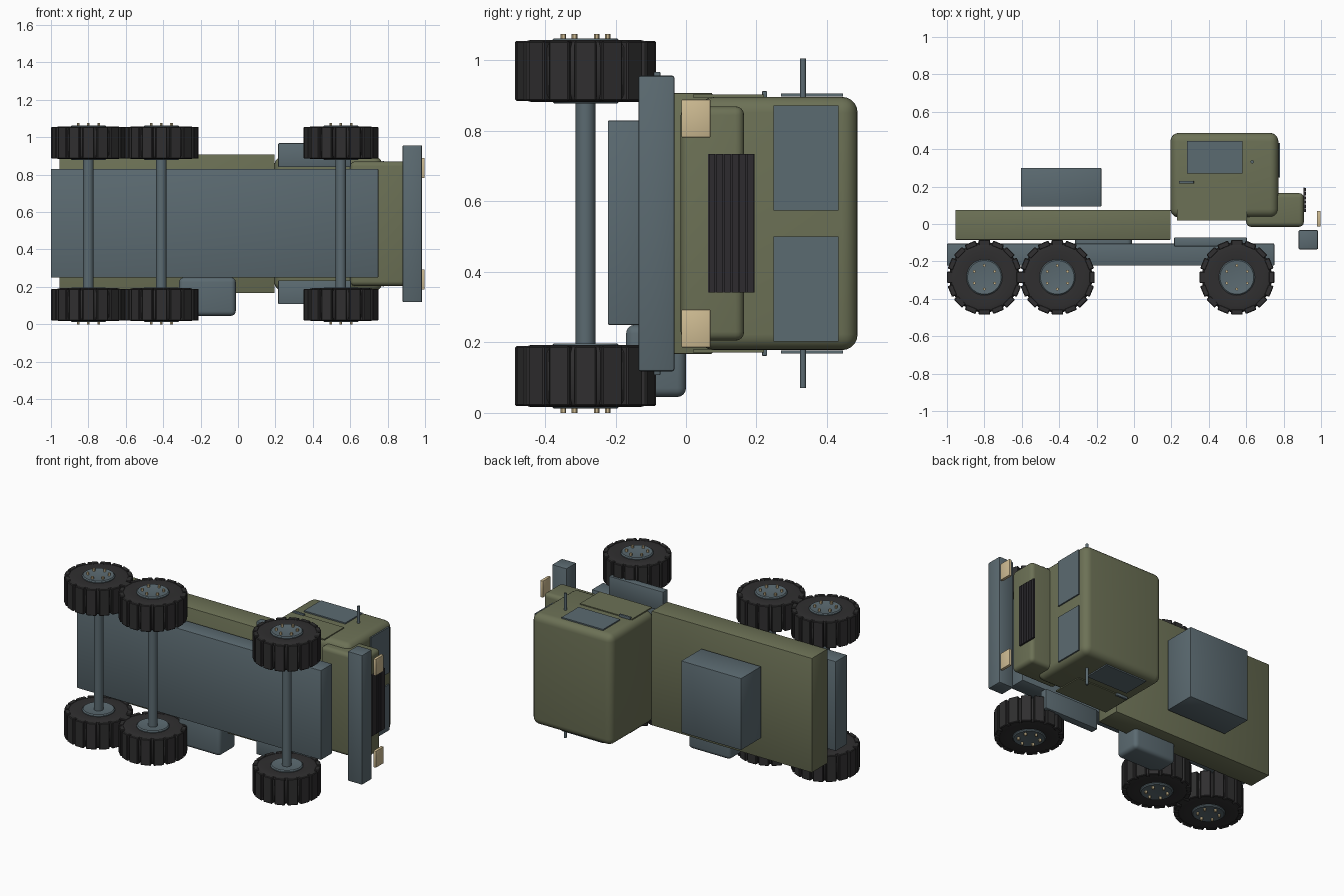
import bpy, bmesh, math
from mathutils import Matrix, Vector

cube = bpy.data.objects.get("Cube")
if cube:
    bpy.data.objects.remove(cube, do_unlink=True)

MID = 0.5375  # mid plane of the vehicle width, which runs along z


def material(name, rgb):
    m = bpy.data.materials.new(name)
    m.use_nodes = True
    m.diffuse_color = (*rgb, 1)
    m.node_tree.nodes["Principled BSDF"].inputs["Base Color"].default_value = (*rgb, 1)
    return m


olive = material("olive paint", (0.15, 0.165, 0.092))
steel = material("blue grey steel", (0.105, 0.145, 0.165))
rubber = material("black rubber", (0.029, 0.028, 0.029))
charcoal = material("charcoal grille", (0.026, 0.024, 0.028))
sand = material("pale sand", (0.62, 0.5, 0.29))


def finish(name, bm, mat, smooth=True):
    bmesh.ops.recalc_face_normals(bm, faces=bm.faces)
    me = bpy.data.meshes.new(name)
    bm.to_mesh(me)
    bm.free()
    me.materials.append(mat)
    ob = bpy.data.objects.new(name, me)
    bpy.context.collection.objects.link(ob)
    if smooth:
        bpy.ops.object.select_all(action='DESELECT')
        ob.select_set(True)
        bpy.context.view_layer.objects.active = ob
        bpy.ops.object.shade_smooth_by_angle(angle=math.radians(35))
    return ob


def add_box(bm, x, y, z, matrix=Matrix()):
    lo, hi = Vector((x[0], y[0], z[0])), Vector((x[1], y[1], z[1]))
    place = Matrix.Translation((lo + hi) / 2) @ Matrix.Diagonal((*(hi - lo), 1))
    bmesh.ops.create_cube(bm, size=1, matrix=matrix @ place)


def box(name, x, y, z, mat, bevel=0.004, segments=2):
    bm = bmesh.new()
    add_box(bm, x, y, z)
    if bevel:
        bmesh.ops.bevel(bm, geom=bm.edges[:], offset=bevel, segments=segments,
                        profile=0.5, affect='EDGES')
    return finish(name, bm, mat, bevel > 0)


def pair(name, x, y, z, mat, bevel=0.004):
    # the same part on both sides of the mid plane
    box("left_" + name, x, y, z, mat, bevel)
    box("right_" + name, x, y, (2 * MID - z[1], 2 * MID - z[0]), mat, bevel)


def rod(name, x, y, z, radius, mat, sides=24):
    bm = bmesh.new()
    bmesh.ops.create_cone(bm, cap_ends=True, segments=sides, radius1=radius, radius2=radius,
                          depth=z[1] - z[0], matrix=Matrix.Translation((x, y, sum(z) / 2)))
    return finish(name, bm, mat)


def lathe(name, profile, mat, matrix, steps=48):
    # spin (radius, height) points around the wheel axis
    bm = bmesh.new()
    verts = [bm.verts.new((r, 0, h)) for r, h in profile]
    edges = [bm.edges.new(p) for p in zip(verts, verts[1:])]
    bmesh.ops.spin(bm, geom=verts + edges, cent=(0, 0, 0), axis=(0, 0, 1),
                   angle=math.tau, steps=steps)
    bmesh.ops.remove_doubles(bm, verts=bm.verts, dist=0.0002)
    bm.transform(matrix)
    return finish(name, bm, mat)


# chassis, cargo bed and load
box("chassis", (-1, 0.75), (-0.222, -0.105), (0.25, 0.83), steel)
box("cargo_bed", (-0.955, 0.195), (-0.085, 0.075), (0.167, 0.908), olive)
box("cargo_crate", (-0.605, -0.175), (0.093, 0.3), (0.305, 0.77), steel)
box("fuel_tank", (-0.315, -0.012), (-0.17, 0), (0.045, 0.25), steel, 0.025, 4)

# cab and bonnet
box("cab", (0.195, 0.772), (0.035, 0.487), (0.178, 0.897), olive, 0.045, 5)
box("bonnet", (0.6, 0.908), (-0.015, 0.165), (0.205, 0.87), olive, 0.025, 4)
pair("door", (0.23, 0.605), (0.02, 0.222), (0.895, 0.903), olive, 0)
pair("door_handle", (0.24, 0.32), (0.216, 0.23), (0.895, 0.913), steel, 0.002)
pair("side_window", (0.283, 0.58), (0.27, 0.445), (0.898, 0.906), steel, 0)
pair("windscreen", (0.772, 0.781), (0.248, 0.433), (0.575, 0.872), steel, 0)
for side, z in (("left", (0.885, 1.005)), ("right", (0.07, 0.19))):
    rod(side + "_mirror_arm", 0.632, 0.332, z, 0.009, steel, 12)

# front end
box("bumper", (0.88, 0.984), (-0.135, -0.033), (0.118, 0.957), steel, 0.006)
pair("headlight", (0.978, 0.997), (-0.013, 0.069), (0.782, 0.889), sand, 0.002)
bm = bmesh.new()
GRILLE, SLATS = 0.063, 6
pitch = 0.131 / SLATS
add_box(bm, (0.907, 0.912), (GRILLE, GRILLE + 0.131), (0.342, 0.734))
for i in range(SLATS):
    start = GRILLE + i * pitch
    add_box(bm, (0.91, 0.919), (start + 0.002, start + pitch - 0.002), (0.342, 0.734))
finish("grille", bm, charcoal, False)

# steps beside the front wheels
pair("step", (0.215, 0.603), (-0.12, -0.072), (0.84, 0.968), steel)

# axles and wheels
TIRE = [(0.09, -0.08), (0.155, -0.088), (0.178, -0.082), (0.188, -0.066),
        (0.188, 0.066), (0.178, 0.082), (0.155, 0.088), (0.09, 0.08)]
HUB = [(0, -0.085), (0.06, -0.088), (0.09, -0.092), (0.096, -0.086),
       (0.096, 0.086), (0.09, 0.092), (0.06, 0.088), (0, 0.085)]
AXLE_Y = -0.285
for label, x in (("rear", -0.8), ("middle", -0.41), ("front", 0.55)):
    rod(label + "_axle", x, AXLE_Y, (0.1, 0.97), 0.028, steel)
    for side, sign in (("left", 1), ("right", -1)):
        name = f"{label}_{side}_"
        place = Matrix.Translation((x, AXLE_Y, MID + sign * 0.433))
        lathe(name + "tire", TIRE, rubber, place)
        lathe(name + "hub", HUB, steel, place)
        # chunky tread blocks around the tire
        bm = bmesh.new()
        for i in range(16):
            turn = Matrix.Rotation(math.tau * i / 16, 4, 'Z')
            add_box(bm, (0.17, 0.2), (-0.031, 0.031), (-0.085, 0.085), place @ turn)
        bmesh.ops.bevel(bm, geom=bm.edges[:], offset=0.004, segments=1, affect='EDGES')
        finish(name + "tread", bm, rubber, False)
        # ring of wheel nuts on the outer face
        bm = bmesh.new()
        for i in range(6):
            a = math.tau * (i + 0.5) / 6 
            spot = Matrix.Translation((0.063 * math.cos(a), 0.063 * math.sin(a), sign * 0.0945))
            bmesh.ops.create_cone(bm, cap_ends=True, segments=6, radius1=0.008, radius2=0.008,
                                  depth=0.02, matrix=place @ spot)
        finish(name + "nuts", bm, sand, False)
